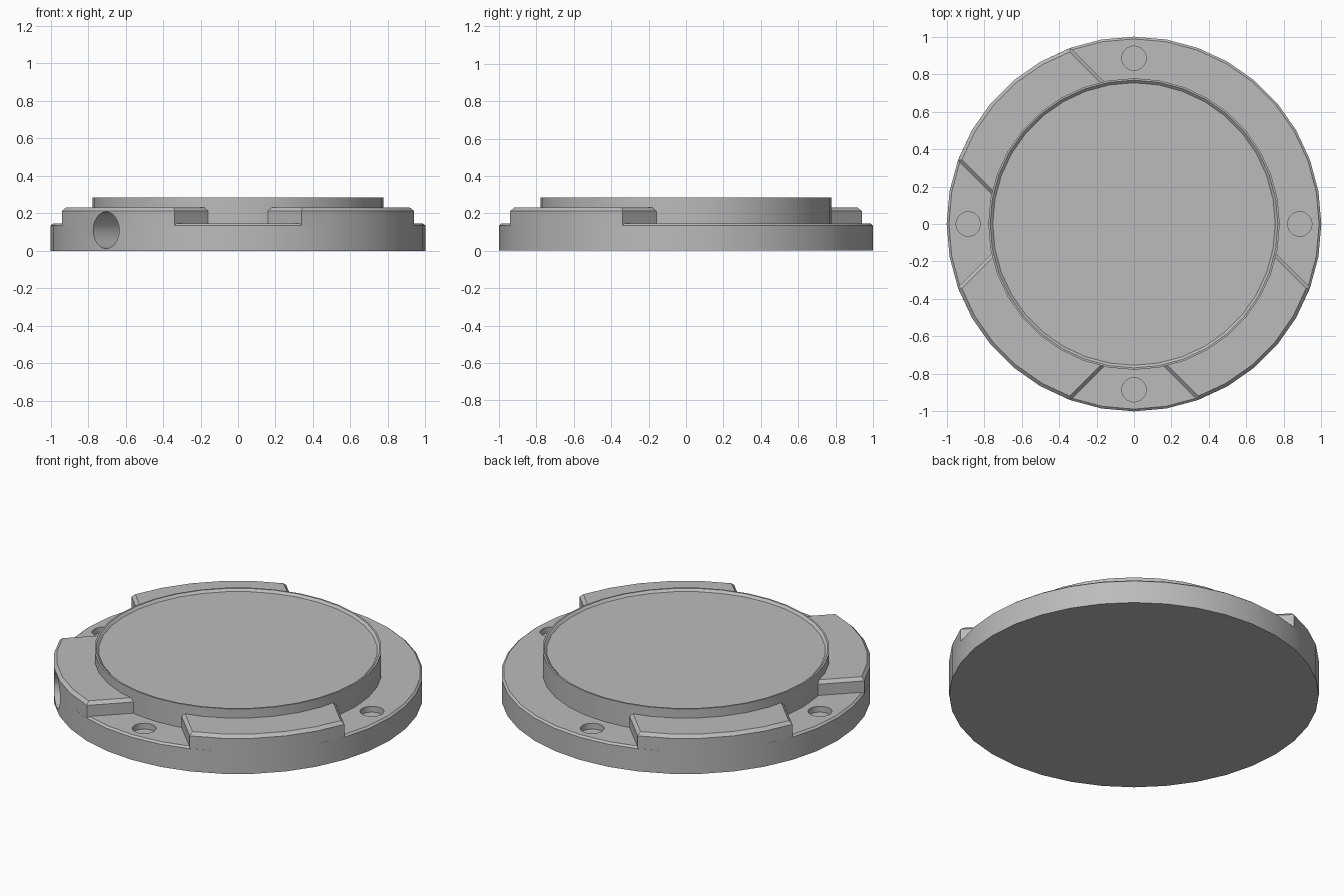
import bpy, bmesh
from math import sin, cos, pi, sqrt, radians, atan2
from mathutils import Vector, Matrix

SIDES = 36
FLANGE_Z, PAD_Z, BOSS_Z = 0.145, 0.23, 0.285
HALF_WIDTH, CHAMFER = 0.425, 0.018

cube = bpy.data.objects.get("Cube")
if cube:
    bpy.data.objects.remove(cube)

metal = bpy.data.materials.new("light grey metal")
metal.use_nodes = True
metal.diffuse_color = (0.5, 0.5, 0.5, 1)
metal.node_tree.nodes["Principled BSDF"].inputs["Base Color"].default_value = (0.5, 0.5, 0.5, 1)


def finish(bm, name):
    bmesh.ops.recalc_face_normals(bm, faces=bm.faces)
    mesh = bpy.data.meshes.new(name)
    bm.to_mesh(mesh)
    bm.free()
    mesh.materials.append(metal)
    obj = bpy.data.objects.new(name, mesh)
    bpy.context.collection.objects.link(obj)
    return obj


def turned(name, profile):
    """Solid of revolution from (radius, z) pairs, capped at both ends."""
    bm = bmesh.new()
    rings = [[bm.verts.new((r * cos(2 * pi * i / SIDES), r * sin(2 * pi * i / SIDES), z))
              for i in range(SIDES)] for r, z in profile]
    for low, high in zip(rings, rings[1:]):
        for i in range(SIDES):
            j = (i + 1) % SIDES
            bm.faces.new((low[i], low[j], high[j], high[i]))
    bm.faces.new(rings[0])
    bm.faces.new(rings[-1])
    return finish(bm, name)


def rim_point(angle):
    """Point on the faceted rim of the flange."""
    step = 2 * pi / SIDES
    offset = (angle % step) - step / 2
    r = cos(step / 2) / cos(offset)
    return Vector((r * cos(angle), r * sin(angle), 0))


def make_pad(name, degrees):
    """Raised strip running outward to the rim, chamfered along its top."""
    step = 2 * pi / SIDES
    mid = radians(degrees)
    half = atan2(HALF_WIDTH, sqrt(1 - HALF_WIDTH ** 2))
    inside = [i * step for i in range(2 * SIDES) if abs(i * step - mid) < half - 0.01]
    outline = [rim_point(a) for a in [mid - half] + inside + [mid + half]]
    out = Vector((cos(mid), sin(mid), 0))
    # the two inner corners lie under the boss
    outline += [p - out * (p.dot(out) - 0.6) for p in (outline[-1], outline[0])]
    bm = bmesh.new()
    base = bm.faces.new([bm.verts.new((p.x, p.y, FLANGE_Z - 0.01)) for p in outline])
    top = bmesh.ops.extrude_face_region(bm, geom=[base])["geom"]
    bmesh.ops.translate(bm, verts=[g for g in top if isinstance(g, bmesh.types.BMVert)],
                        vec=(0, 0, PAD_Z - FLANGE_Z + 0.01))
    # round the two outer upright corners slightly, then chamfer the top
    edges = [e for e in bm.edges if all(v.co.z > PAD_Z - 0.001 for v in e.verts)
             and not all(v.co.dot(out) < 0.61 for v in e.verts)]
    bmesh.ops.bevel(bm, geom=edges, offset=CHAMFER, segments=1, affect='EDGES')
    return finish(bm, name)


def make_cutter(name, radius, depth, matrix):
    bm = bmesh.new()
    bmesh.ops.create_cone(bm, cap_ends=True, segments=24, radius1=radius, radius2=radius,
                          depth=depth, matrix=matrix)
    obj = finish(bm, name)
    obj.hide_render = True
    return obj


def combine(target, tool, operation):
    mod = target.modifiers.new(tool.name, 'BOOLEAN')
    mod.operation, mod.solver, mod.object = operation, 'EXACT', tool
    bpy.context.view_layer.objects.active = target
    bpy.ops.object.modifier_apply(modifier=mod.name)
    bpy.data.objects.remove(tool)


# flange with raised boss and a shallow dished top
body = turned("flange_body", [
    (1.0, 0), (1.0, FLANGE_Z - 0.01), (0.988, FLANGE_Z), (0.778, FLANGE_Z),
    (0.778, BOSS_Z), (0.768, BOSS_Z), (0.754, BOSS_Z - 0.013)])

# three raised pads
for angle in (135, 225, 315):
    combine(body, make_pad("raised_pad", angle), 'UNION')

# four blind screw holes in the low part of the flange
for k in range(4):
    place = Matrix.Rotation(k * pi / 2, 4, 'Z') @ Matrix.Translation((0.885, 0, FLANGE_Z))
    combine(body, make_cutter("screw_hole", 0.065, 0.07, place), 'DIFFERENCE')

# radial port through the front right pad
port = (Matrix.Rotation(radians(225), 4, 'Z') @ Matrix.Translation((1.0, 0, 0.11))
        @ Matrix.Rotation(pi / 2, 4, 'Y'))
combine(body, make_cutter("side_port", 0.098, 0.5, port), 'DIFFERENCE')

# merge coplanar faces and shade the round walls smoothly
bm = bmesh.new()
bm.from_mesh(body.data)
bmesh.ops.remove_doubles(bm, verts=bm.verts, dist=0.0002)
bmesh.ops.dissolve_limit(bm, angle_limit=0.01, verts=bm.verts, edges=bm.edges)
bm.to_mesh(body.data)
bm.free()
bpy.ops.object.select_all(action='DESELECT')
body.select_set(True)
bpy.context.view_layer.objects.active = body
bpy.ops.object.shade_smooth_by_angle(angle=radians(25))
